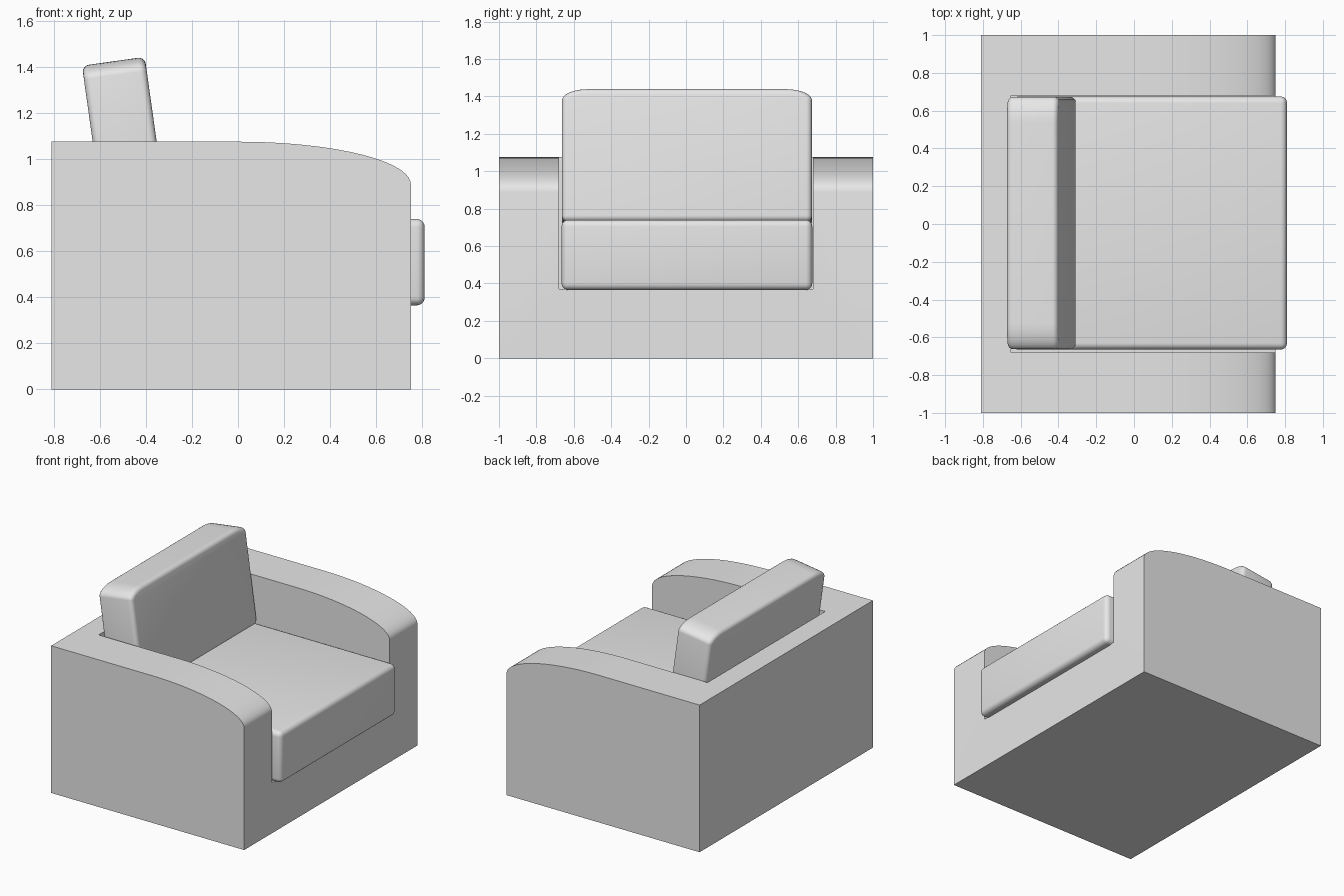
import bpy
import math
from mathutils import Matrix, Vector

if "Cube" in bpy.data.objects:
    bpy.data.objects.remove(bpy.data.objects["Cube"], do_unlink=True)

GREY = (0.8, 0.8, 0.8, 1.0)
fabric = bpy.data.materials.new("grey_fabric")
fabric.use_nodes = True
fabric.diffuse_color = GREY
fabric.node_tree.nodes["Principled BSDF"].inputs["Base Color"].default_value = GREY


def prism(name, outline, depth):
    """Closed prism: outline of 3D points, pushed along depth."""
    n = len(outline)
    verts = [Vector(p) for p in outline] + [Vector(p) + Vector(depth) for p in outline]
    faces = [list(range(n)), list(range(2 * n - 1, n - 1, -1))]
    faces += [[(i + 1) % n, i, n + i, n + (i + 1) % n] for i in range(n)]
    mesh = bpy.data.meshes.new(name)
    mesh.from_pydata(verts, [], faces)
    mesh.materials.append(fabric)
    obj = bpy.data.objects.new(name, mesh)
    bpy.context.collection.objects.link(obj)
    # Consistent outward normals
    bpy.ops.object.select_all(action='DESELECT')
    bpy.context.view_layer.objects.active = obj
    obj.select_set(True)
    bpy.ops.object.mode_set(mode='EDIT')
    bpy.ops.mesh.select_all(action='SELECT')
    bpy.ops.mesh.normals_make_consistent(inside=False)
    bpy.ops.object.mode_set(mode='OBJECT')
    return obj


def box(name, lo, hi):
    outline = [(lo[0], lo[1], lo[2]), (hi[0], lo[1], lo[2]),
               (hi[0], hi[1], lo[2]), (lo[0], hi[1], lo[2])]
    return prism(name, outline, (0, 0, hi[2] - lo[2]))


def arc(cx, cz, rx, rz, start, end, steps):
    """Points on an elliptical arc, angles in degrees."""
    angles = [math.radians(start + (end - start) * i / steps) for i in range(steps + 1)]
    return [(cx + rx * math.cos(a), cz + rz * math.sin(a)) for a in angles]


def soften(obj, width):
    """Rounded, smooth-shaded cushion edges."""
    bevel = obj.modifiers.new("soft_edges", 'BEVEL')
    bevel.width = width
    bevel.segments = 5
    bevel.limit_method = 'ANGLE'
    bevel.angle_limit = math.radians(40)
    bpy.context.view_layer.objects.active = obj
    bpy.ops.object.modifier_apply(modifier=bevel.name)
    bpy.ops.object.shade_smooth_by_angle(angle=math.radians(35))


# Solid body with arms sloping down in a curve to the front
side = [(-0.81, 0), (0.75, 0)] + arc(0, 0.89, 0.75, 0.185, 0, 90, 20) + [(-0.81, 1.075)]
body = prism("body", [(x, -1, z) for x, z in side], (0, 2, 0))

# Seat well cut through the top and front
well = box("seat_well_cutter", (-0.65, -0.68, 0.37), (1.0, 0.68, 1.5))
well.hide_render = True
cut = body.modifiers.new("seat_well", 'BOOLEAN')
cut.operation = 'DIFFERENCE'
cut.solver = 'EXACT'
cut.object = well
bpy.context.view_layer.objects.active = body
bpy.ops.object.modifier_apply(modifier=cut.name)
bpy.data.objects.remove(well, do_unlink=True)
bpy.ops.object.select_all(action='DESELECT')
body.select_set(True)
bpy.ops.object.shade_smooth_by_angle(angle=math.radians(20))

# Seat cushion
seat = box("seat_cushion", (-0.645, -0.665, 0.365), (0.81, 0.675, 0.74))
soften(seat, 0.035)

# Back cushion: outline with broad upper corners, leaning backwards
half, height, thick = 0.668, 0.715, 0.275
rx, rz = 0.14, 0.06
front = [(-half, 0), (half, 0)]
front += arc(half - rx, height - rz, rx, rz, 0, 90, 8)
front += arc(rx - half, height - rz, rx, rz, 90, 180, 8)
back = prism("back_cushion", [(0, y, z) for y, z in front], (-thick, 0, 0))
back.data.transform(Matrix.Translation((-0.305, 0.005, 0.735))
                    @ Matrix.Rotation(math.radians(-8), 4, 'Y'))
soften(back, 0.03)
